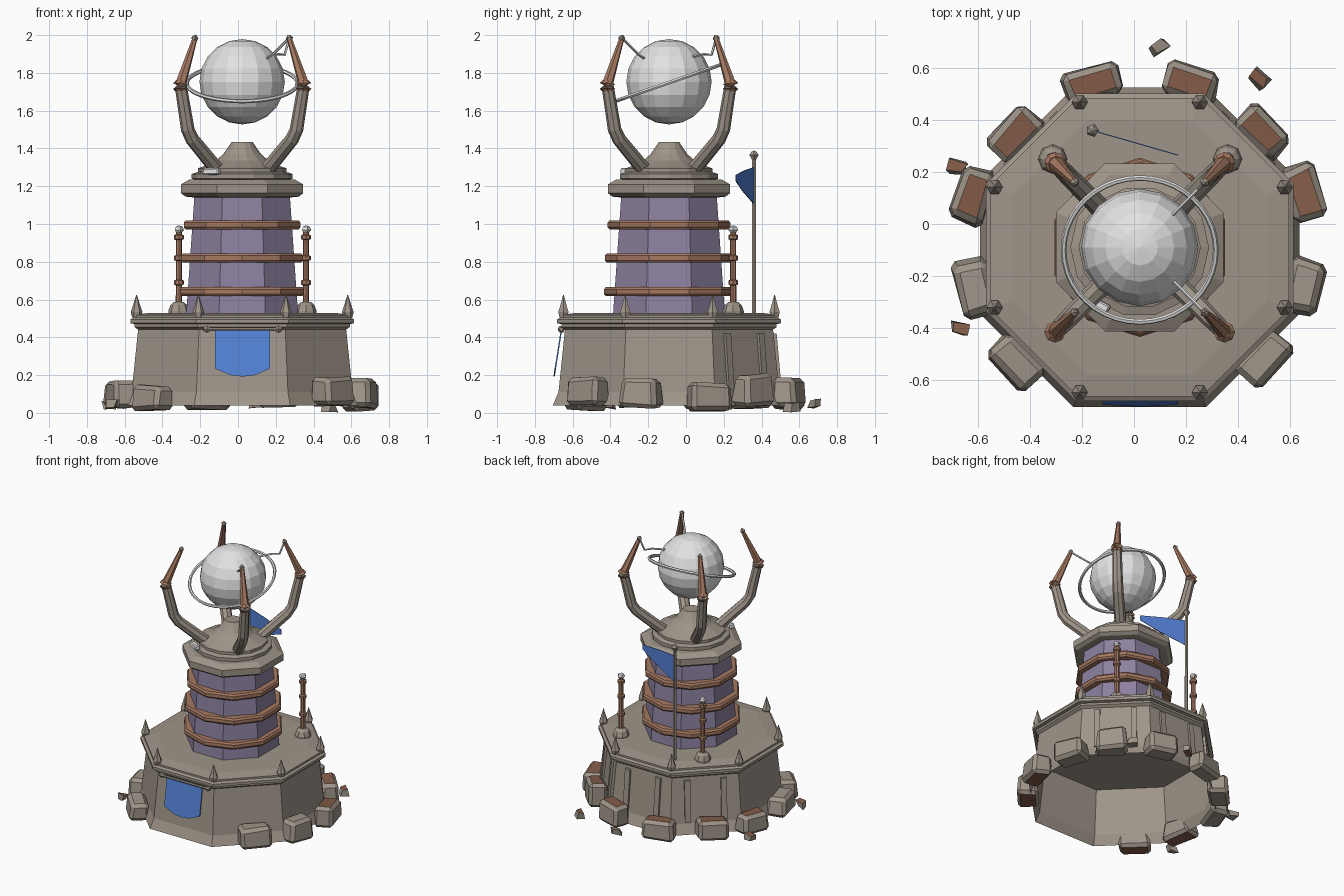
import bpy, bmesh, math, random
from mathutils import Vector, Matrix

if "Cube" in bpy.data.objects:
    bpy.data.objects.remove(bpy.data.objects["Cube"])

random.seed(4)
CX, CY = 0.022, -0.09          # axis of the tower
FLAT = math.pi / 8             # turns octagons so flats face the axes


def material(name, r, g, b):
    m = bpy.data.materials.new(name)
    m.diffuse_color = [((c / 255 + 0.055) / 1.055) ** 2.4 for c in (r, g, b)] + [1]
    m.use_nodes = True
    m.node_tree.nodes["Principled BSDF"].inputs["Base Color"].default_value = m.diffuse_color
    return m


STONE = material("stone", 159, 149, 137)
COPPER = material("copper", 165, 121, 97)
PURPLE = material("purple_wall", 141, 129, 161)
BLUE = material("blue_cloth", 84, 130, 214)
PALE = material("pale_metal", 226, 226, 226)
EARTH = material("brown_earth", 132, 92, 72)


def finish(name, bm, mat, normals=True):
    if normals:
        bmesh.ops.recalc_face_normals(bm, faces=bm.faces)
    me = bpy.data.meshes.new(name)
    bm.to_mesh(me)
    bm.free()
    me.materials.append(mat)
    ob = bpy.data.objects.new(name, me)
    bpy.context.collection.objects.link(ob)
    return ob


def skin(bm, rings, closed=False, caps=(True, True)):
    n = len(rings[0])
    pairs = list(zip(rings, rings[1:])) + ([(rings[-1], rings[0])] if closed else [])
    for a, b in pairs:
        for i in range(n):
            j = (i + 1) % n
            bm.faces.new((a[i], a[j], b[j], b[i]))
    if not closed:
        if caps[0]:
            bm.faces.new(rings[0][::-1])
        if caps[1]:
            bm.faces.new(rings[-1])


def lathe(name, profile, n, mat, x=CX, y=CY, turn=0.0, closed=False, caps=(True, True)):
    """Turn (radius, z) points around a vertical axis."""
    bm = bmesh.new()
    rings = [[bm.verts.new((x + r * math.cos(turn + math.tau * i / n),
                            y + r * math.sin(turn + math.tau * i / n), z))
              for i in range(n)] for r, z in profile]
    skin(bm, rings, closed, caps)
    return finish(name, bm, mat)


def octagon(name, profile, mat, **kw):
    """Eight-sided lathe, radii measured to the flats."""
    k = 1 / math.cos(FLAT)
    return lathe(name, [(r * k, z) for r, z in profile], 8, mat, turn=FLAT, **kw)


def tube(name, pts, radii, n, mat):
    pts = [Vector(p) for p in pts]
    bm = bmesh.new()
    rings = []
    for i, p in enumerate(pts):
        d = pts[min(i + 1, len(pts) - 1)] - pts[max(i - 1, 0)]
        q = d.to_track_quat('Z', 'Y')
        rings.append([bm.verts.new(p + q @ Vector((radii[i] * math.cos(math.tau * k / n),
                                                   radii[i] * math.sin(math.tau * k / n), 0)))
                      for k in range(n)])
    skin(bm, rings)
    return finish(name, bm, mat)


def rock(name, x, y, z, size, angle, mat=STONE, jitter=0.12, bevel=0.022):
    bm = bmesh.new()
    bmesh.ops.create_cube(bm, size=1)
    for v in bm.verts:
        v.co = Vector([c * s * (1 + random.uniform(-jitter, jitter)) for c, s in zip(v.co, size)])
        if v.co.z > 0:
            v.co.x *= 0.9
            v.co.y *= 0.85
    if bevel:
        bmesh.ops.bevel(bm, geom=bm.edges[:], offset=bevel, segments=1, affect='EDGES')
    bm.transform(Matrix.Translation((x, y, z)) @ Matrix.Rotation(angle, 4, 'Z'))
    ob = finish(name, bm, mat)
    ob.data.materials.append(EARTH)
    for p in ob.data.polygons:      # earth clings to the underside
        if p.normal.z < -0.85:
            p.material_index = 1
    return ob


def plate(name, pts, mat, thick):
    """Flat outline with a small thickness vector."""
    bm = bmesh.new()
    t = Vector(thick)
    a = [bm.verts.new(Vector(p) - t / 2) for p in pts]
    b = [bm.verts.new(Vector(p) + t / 2) for p in pts]
    skin(bm, [a, b])
    return finish(name, bm, mat)


# Hollow base wall with flared foot, and moulded platform rim
octagon("base_wall", [(0.615, 0.04), (0.585, 0.11), (0.55, 0.45)], STONE, caps=(False, False))
octagon("platform", [(0.55, 0.44), (0.57, 0.455), (0.57, 0.47), (0.592, 0.475), (0.592, 0.495),
                     (0.575, 0.505), (0.575, 0.518), (0.49, 0.53)], STONE)

# Spikes on the platform corners
for i in range(8):
    a = FLAT + i * math.pi / 4
    lathe("corner_spike", [(0.024, 0.505), (0.031, 0.535), (0.022, 0.56), (0.002, 0.625)], 6, STONE,
          CX + 0.605 * math.cos(a), CY + 0.605 * math.sin(a))

# Ribs on the three rear walls
for deg in (45, 90, 135):
    for side in (-0.125, 0.125):
        rm = Matrix.Translation((CX, CY, 0)) @ Matrix.Rotation(math.radians(deg), 4, 'Z')
        bm = bmesh.new()
        bmesh.ops.create_cube(bm, size=1)
        for v in bm.verts:
            up = v.co.z > 0
            v.co = Vector(((0.555 if up else 0.582) + v.co.x * 0.03, side + v.co.y * 0.04,
                           0.42 if up else 0.12))
        bm.transform(rm)
        finish("wall_rib", bm, STONE)

# Tower drum, copper hoops, collar and dome
octagon("tower_drum", [(0.296, 0.525), (0.252, 1.16)], PURPLE)
for z, r in ((0.642, 0.345), (0.82, 0.34), (0.995, 0.325)):
    lathe("copper_hoop", [(0.25, z - 0.024), (r - 0.01, z - 0.024), (r, z - 0.012), (r, z + 0.012),
                          (r - 0.01, z + 0.024), (0.25, z + 0.024)], 10, COPPER,
          turn=math.pi / 2, closed=True)
octagon("collar", [(0.25, 1.14), (0.3, 1.145), (0.323, 1.163), (0.323, 1.21), (0.28, 1.235)], STONE)
lathe("dome", [(0.24, 1.23), (0.267, 1.24), (0.267, 1.265), (0.235, 1.275), (0.235, 1.295),
               (0.205, 1.305), (0.14, 1.335), (0.1, 1.37), (0.075, 1.405), (0.055, 1.435)],
      14, STONE)
rock("dome_chip", -0.14, -0.31, 1.278, (0.1, 0.04, 0.035), -0.5, PALE, 0.05, 0.006)

# Four claw arms: stone below the elbow, copper above
for sx in (-1, 1):
    for sy in (-1, 1):
        def at(o, z):
            return (CX + sx * o, CY + sy * o, z)
        tube("arm_lower", [at(0.13, 1.285), at(0.265, 1.45), at(0.288, 1.5), at(0.325, 1.73)],
             [0.04, 0.037, 0.036, 0.032], 8, STONE)
        tube("arm_joint", [at(0.325, 1.708), at(0.326, 1.718), at(0.326, 1.742), at(0.323, 1.752)],
             [0.032, 0.041, 0.041, 0.03], 8, COPPER)
        tube("arm_upper", [at(0.324, 1.745), at(0.252, 1.975)], [0.029, 0.014], 6, COPPER)
        tube("arm_tip", [at(0.254, 1.968), at(0.25, 1.985), at(0.246, 2.0)],
             [0.012, 0.019, 0.006], 5, STONE)

# Orb with tilted orbit ring
bm = bmesh.new()
bmesh.ops.create_uvsphere(bm, u_segments=16, v_segments=10, radius=0.226)
bm.transform(Matrix.Translation((CX, CY, 1.753)))
finish("orb", bm, PALE)
ring = lathe("orbit_ring", [(0.293 + 0.011 * math.cos(math.tau * k / 6),
                             0.011 * math.sin(math.tau * k / 6)) for k in range(6)],
             40, PALE, 0, 0, closed=True)
ring.data.transform(Matrix.Translation((CX, -0.1, 1.745)) @ Matrix.Rotation(math.radians(19), 4, 'X'))

# Sparks from the two right-hand claws to the orb
for name, sy, path in (("front_spark", -1, ((0.25, 1.985), (0.2, 1.935), (0.165, 1.9), (0.12, 1.87))),
                       ("rear_spark", 1, ((0.25, 1.985), (0.225, 1.895), (0.19, 1.9), (0.12, 1.885)))):
    tube(name, [(CX + o, CY + sy * o, z) for o, z in path], [0.007] * 4, 5, PALE)

# Turned copper posts at the rear corners
for x in (-0.313, 0.36):
    lathe("post_foot", [(0.056, 0.52), (0.056, 0.54), (0.045, 0.57), (0.025, 0.588)], 8, STONE, x, 0.25)
    prof = [(0.017, 0.58)]
    for z in (0.69, 0.82, 0.93):
        prof += [(0.016, z - 0.015), (0.026, z - 0.01), (0.026, z + 0.01), (0.016, z + 0.015)]
    lathe("copper_post", prof + [(0.015, 0.96)], 8, COPPER, x, 0.25)
    lathe("post_tip", [(0.012, 0.95), (0.027, 0.968), (0.02, 0.985), (0.004, 0.992)], 5, PALE, x, 0.25)

# Flagpole and pennant
PX, PY = -0.16, 0.36
lathe("flagpole", [(0.013, 0.52), (0.011, 1.34)], 6, STONE, PX, PY)
lathe("flagpole_tip", [(0.008, 1.335), (0.026, 1.365), (0.014, 1.382), (0.003, 1.388)], 5, STONE, PX, PY)
plate("pennant", [(PX + 0.33 * t, PY - 0.095 * t, z) for t, z in
                  ((0, 1.3), (0.5, 1.285), (1, 1.26), (1, 1.225), (0.6, 1.17), (0, 1.105))],
      BLUE, (0.001, 0.004, 0))

# Front banner on its rod
tube("banner_rod", [(-0.165, -0.665, 0.443), (0.215, -0.665, 0.443)], [0.009] * 2, 6, STONE)
for x in (-0.165, 0.215):
    tube("rod_knob", [(x - 0.018, -0.66, 0.443), (x, -0.66, 0.443), (x + 0.018, -0.66, 0.443)],
         [0.01, 0.02, 0.01], 6, STONE)
plate("front_banner", [(-0.122, -0.66, 0.437), (0.17, -0.66, 0.437), (0.17, -0.692, 0.235),
                       (0.09, -0.697, 0.2), (0.025, -0.699, 0.192), (-0.04, -0.697, 0.2),
                       (-0.122, -0.692, 0.235)], BLUE, (0, 0.007, 0))

# Boulders around the foot
for x, y, z, h in ((-0.16, 0.54, 0.09, 0.14), (0.215, 0.54, 0.11, 0.16), (-0.455, 0.345, 0.09, 0.14),
                   (0.495, 0.355, 0.12, 0.17), (-0.62, 0.11, 0.095, 0.14), (0.655, 0.12, 0.085, 0.15),
                   (-0.615, -0.245, 0.1, 0.14), (0.655, -0.24, 0.105, 0.16),
                   (-0.455, -0.53, 0.08, 0.13), (0.5, -0.52, 0.115, 0.15)):
    rock("boulder", x, y, z, (0.22, 0.14, h), math.atan2(y - CY, x - CX) + math.pi / 2)

# Loose pebbles
for x, y, z in ((0.1, 0.68, 0.05), (0.48, 0.56, 0.03), (-0.68, 0.22, 0.045), (-0.675, -0.405, 0.045)):
    rock("pebble", x, y, z, (0.065, 0.05, 0.04), x * 5, STONE, 0.4, 0)
